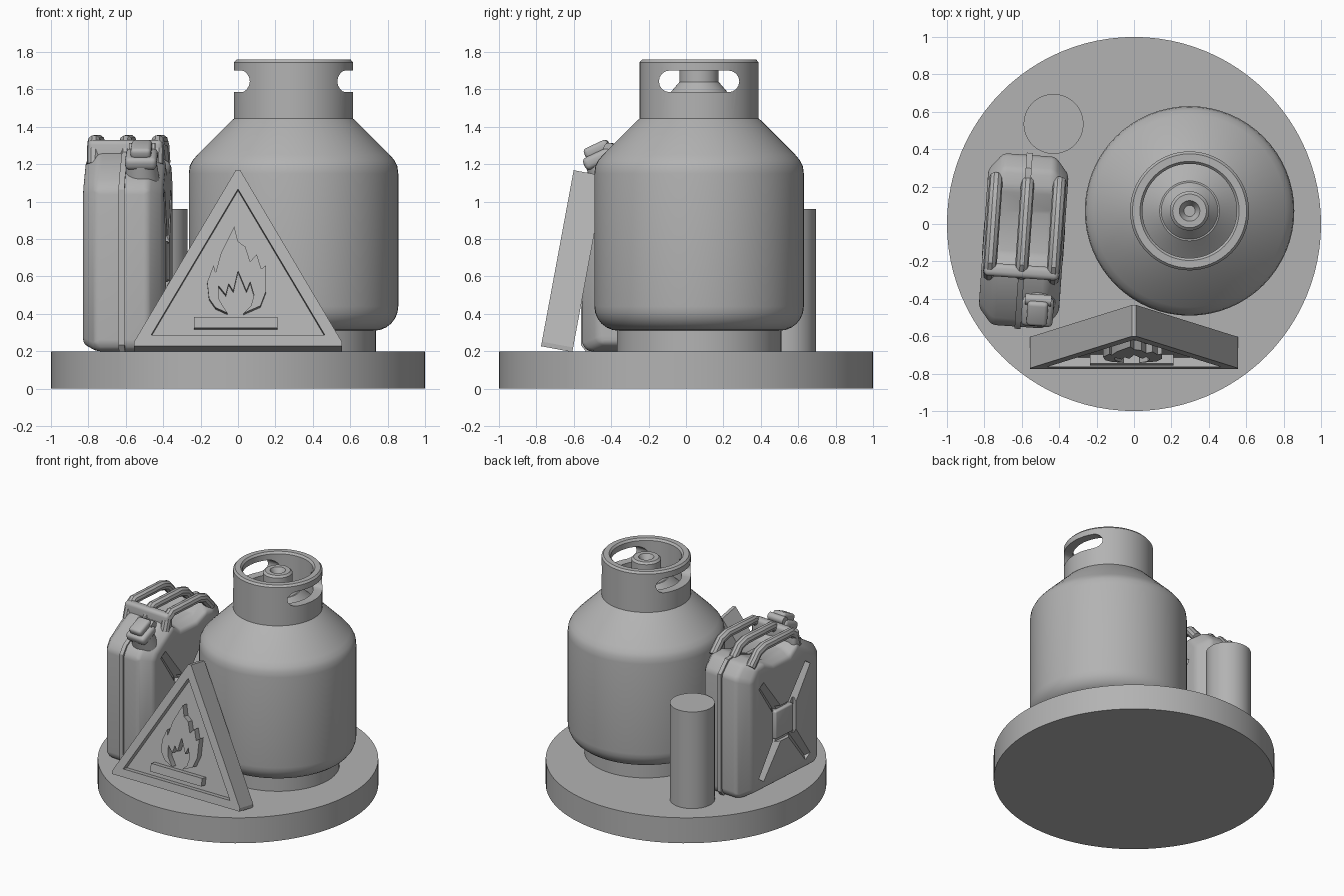
import bpy, bmesh
from math import radians, sin, cos, pi
from mathutils import Matrix, Vector

if "Cube" in bpy.data.objects:
    bpy.data.objects.remove(bpy.data.objects["Cube"])

grey = bpy.data.materials.new("plain_grey")
grey.use_nodes = True
grey.diffuse_color = (0.45, 0.45, 0.45, 1)
grey.node_tree.nodes["Principled BSDF"].inputs["Base Color"].default_value = grey.diffuse_color
parts = []


def add(name, mesh, matrix=Matrix()):
    obj = bpy.data.objects.new(name, mesh)
    bpy.context.collection.objects.link(obj)
    obj.matrix_world = matrix
    mesh.materials.clear()
    mesh.materials.append(grey)
    parts.append(obj)
    return obj


def finish(name, bm, matrix=Matrix()):
    bmesh.ops.recalc_face_normals(bm, faces=bm.faces)
    mesh = bpy.data.meshes.new(name)
    bm.to_mesh(mesh)
    bm.free()
    return add(name, mesh, matrix)


def loft(name, layers, matrix=Matrix()):
    """Closed solid through layers of matching outline points."""
    bm = bmesh.new()
    rings = [[bm.verts.new(p) for p in layer] for layer in layers]
    n = len(rings[0])
    for a, b in zip(rings, rings[1:]):
        for i in range(n):
            bm.faces.new((a[i], a[(i + 1) % n], b[(i + 1) % n], b[i]))
    bm.faces.new(rings[0])
    bm.faces.new(rings[-1])
    return finish(name, bm, matrix)


def plate(name, outline, low, high, matrix):
    return loft(name, [[(u, v, w) for u, v in outline] for w in (low, high)], matrix)


def lathe(name, profile, centre, closed=False, steps=64):
    bm = bmesh.new()
    verts = [bm.verts.new((r, 0, z)) for r, z in profile]
    pairs = list(zip(verts, verts[1:])) + ([(verts[-1], verts[0])] if closed else [])
    edges = [bm.edges.new(p) for p in pairs]
    bmesh.ops.spin(bm, geom=verts + edges, cent=(0, 0, 0), axis=(0, 0, 1),
                   angle=2 * pi, steps=steps)
    bmesh.ops.remove_doubles(bm, verts=bm.verts, dist=1e-4)
    return finish(name, bm, Matrix.Translation(centre))


def box(name, size, matrix, bevel=0.0):
    bm = bmesh.new()
    bmesh.ops.create_cube(bm, size=1)
    bmesh.ops.scale(bm, vec=size, verts=bm.verts)
    if bevel:
        bmesh.ops.bevel(bm, geom=bm.edges[:], offset=bevel, segments=3, profile=0.5, affect='EDGES')
    return finish(name, bm, matrix)


def cone(name, r1, r2, depth, sides, matrix):
    bm = bmesh.new()
    bmesh.ops.create_cone(bm, cap_ends=True, segments=sides, radius1=r1, radius2=r2, depth=depth)
    return finish(name, bm, matrix)


def bake(obj):
    bpy.context.view_layer.update()
    dg = bpy.context.evaluated_depsgraph_get()
    mesh = bpy.data.meshes.new_from_object(obj.evaluated_get(dg))
    obj.modifiers.clear()
    obj.data = mesh


def cut(obj, cutter):
    mod = obj.modifiers.new("cut", 'BOOLEAN')
    mod.operation = 'DIFFERENCE'
    mod.object = cutter
    bake(obj)
    parts.remove(cutter)
    bpy.data.objects.remove(cutter)


def soften(obj, width):
    mod = obj.modifiers.new("soften", 'BEVEL')
    mod.width, mod.segments, mod.angle_limit = width, 3, radians(25)
    bake(obj)


def at(x, y, z):
    return Matrix.Translation((x, y, z))


# Round base and plain post
lathe("base", [(0, 0), (1, 0), (1, 0.2), (0, 0.2)], (0, 0, 0), steps=96)
lathe("post", [(0, 0.19), (0.16, 0.19), (0.16, 0.96), (0, 0.96)], (-0.43, 0.535, 0))

# Gas bottle: foot, tank with rounded bottom and sloping shoulder, valve
gas = (0.297, 0.07, 0)
lathe("gas_bottle_foot", [(0, 0.19), (0.44, 0.19), (0.44, 0.33), (0, 0.33)], gas)
curve_in = [(0.43 + 0.13 * sin(t * pi / 12), 0.44 - 0.13 * cos(t * pi / 12)) for t in range(7)]
shoulder = [(0.56, 1.15), (0.555, 1.19), (0.54, 1.22), (0.515, 1.25), (0.33, 1.435),
            (0.31, 1.45), (0.16, 1.585), (0, 1.6)]
lathe("gas_bottle_tank", [(0, 0.31)] + curve_in + shoulder, gas)
lathe("gas_bottle_valve", [(0.165, 1.57), (0.105, 1.64), (0.105, 1.72), (0.09, 1.735),
                           (0.055, 1.735), (0.03, 1.69), (0, 1.69)], gas)

# Collar with a rounded hand slot on each side
collar = lathe("gas_bottle_collar", [(0.318, 1.42), (0.318, 1.745), (0.305, 1.76), (0.265, 1.76),
                                     (0.252, 1.745), (0.252, 1.42)], gas, closed=True)
slot = []
for end in (1, -1):
    for k in range(9):
        t = (-0.5 + k / 8) * pi
        slot.append((end * (0.157 + 0.058 * cos(t)), 1.643 + end * 0.058 * sin(t)))
cut(collar, loft("slot_cutter", [[(x, y, z) for y, z in slot] for x in (-0.5, 0.5)],
                 Matrix.Translation(gas)))

# Fuel can body: side outline lofted across the width, narrower at both sides
can = at(-0.59, -0.09, 0) @ Matrix.Rotation(radians(-4), 4, 'Z')
side = [(-0.43, 0.2), (-0.46, 0.24), (-0.46, 1.06), (-0.42, 1.12), (-0.18, 1.27), (-0.08, 1.2),
        (0.15, 1.2), (0.28, 1.25), (0.38, 1.24), (0.46, 1.15), (0.46, 0.24), (0.43, 0.2)]


def can_layer(x, ky, kz):
    return [(x, y * ky, 0.7 + (z - 0.7) * kz) for y, z in side]


body = loft("fuel_can_body", [can_layer(-0.215, 0.8, 0.92), can_layer(-0.14, 1, 1),
                              can_layer(0.14, 1, 1), can_layer(0.215, 0.8, 0.92)], can)
soften(body, 0.022)
loft("fuel_can_seam", [can_layer(x, 1.025, 1.015) for x in (-0.016, 0.016)], can)

# Pressed cross and square pad on both sides of the can
for s in (-1, 1):
    middle = Vector((s * 0.217, 0, 0.68))
    for sy in (-1, 1):
        for sz in (-1, 1):
            way = Vector((0, sy * 0.27, sz * 0.38))
            turn = way.to_track_quat('Z', 'X').to_matrix().to_4x4()
            cut(body, cone("groove_cutter", 0.05, 0.035, way.length * 0.85, 4,
                           can @ Matrix.Translation(middle + way * 0.55) @ turn))
    cut(body, box("pad_cutter", (0.06, 0.26, 0.28), can @ Matrix.Translation(middle)))
    box("fuel_can_side_pad", (0.06, 0.2, 0.22),
        can @ Matrix.Translation(middle - Vector((s * 0.03, 0, 0))), 0.012)

# Three handle bars and their front support
for x in (-0.17, 0, 0.17):
    curve = bpy.data.curves.new("handle_path", 'CURVE')
    curve.dimensions = '3D'
    curve.bevel_depth, curve.bevel_resolution = 0.036, 3
    curve.use_fill_caps = True
    path = [(-0.19, 1.2), (-0.165, 1.29), (-0.12, 1.322), (0.18, 1.322), (0.25, 1.3), (0.33, 1.21)]
    spline = curve.splines.new('POLY')
    spline.points.add(len(path) - 1)
    for p, (y, z) in zip(spline.points, path):
        p.co = (x, y, z, 1)
    helper = bpy.data.objects.new("handle_path", curve)
    bpy.context.collection.objects.link(helper)
    bpy.context.view_layer.update()
    dg = bpy.context.evaluated_depsgraph_get()
    add("fuel_can_handle", bpy.data.meshes.new_from_object(helper.evaluated_get(dg)), can)
    bpy.data.objects.remove(helper)
box("fuel_can_handle_support", (0.4, 0.07, 0.16), can @ at(0, -0.165, 1.25), 0.025)

# Spout with clamp cap and lever
spout = can @ at(0.1, -0.34, 1.16) @ Matrix.Rotation(radians(25), 4, 'X')
cone("fuel_can_spout", 0.095, 0.08, 0.12, 32, spout)
box("fuel_can_cap", (0.17, 0.16, 0.07), spout @ at(0, 0, 0.075), 0.025)
box("fuel_can_cap_lever", (0.11, 0.14, 0.06), spout @ at(0, 0.015, 0.125), 0.02)
cone("fuel_can_cap_hinge", 0.03, 0.03, 0.14, 20,
     spout @ at(0, 0.08, 0.1) @ Matrix.Rotation(pi / 2, 4, 'Y'))

# Leaning warning sign with recessed triangular field
sign = at(0, -0.775, 0.227) @ Matrix.Rotation(radians(90 - 10.5), 4, 'X')
board = plate("warning_sign", [(-0.555, 0), (0.555, 0), (0.555, 0.025), (0.012, 0.957),
                               (-0.012, 0.957), (-0.555, 0.025)], -0.17, 0, sign)
cut(board, plate("field_cutter", [(-0.465, 0.06), (0.465, 0.06), (0, 0.855)], -0.05, 0.1, sign))

# Raised flame with an open heart, and the bar below it
flame = [(-0.055, 0.18), (-0.12, 0.21), (-0.155, 0.26), (-0.165, 0.35), (-0.13, 0.44),
         (-0.12, 0.4), (-0.09, 0.51), (-0.06, 0.57), (-0.02, 0.65), (0, 0.57),
         (0.04, 0.54), (0.065, 0.46), (0.1, 0.5), (0.125, 0.42), (0.15, 0.44),
         (0.15, 0.3), (0.12, 0.22), (0.03, 0.18), (0.07, 0.22), (0.085, 0.28),
         (0.065, 0.35), (0.045, 0.3), (0, 0.41), (-0.025, 0.3), (-0.05, 0.34),
         (-0.065, 0.28), (-0.105, 0.33), (-0.1, 0.25)]
plate("sign_flame", flame, -0.06, 0, sign)
plate("sign_bar", [(-0.235, 0.1), (0.21, 0.1), (0.21, 0.16), (-0.235, 0.16)], -0.06, 0, sign)

# Smooth round parts while keeping hard edges
bpy.ops.object.select_all(action='DESELECT')
for obj in parts:
    obj.select_set(True)
bpy.context.view_layer.objects.active = parts[0]
bpy.ops.object.shade_smooth_by_angle(angle=radians(30))
